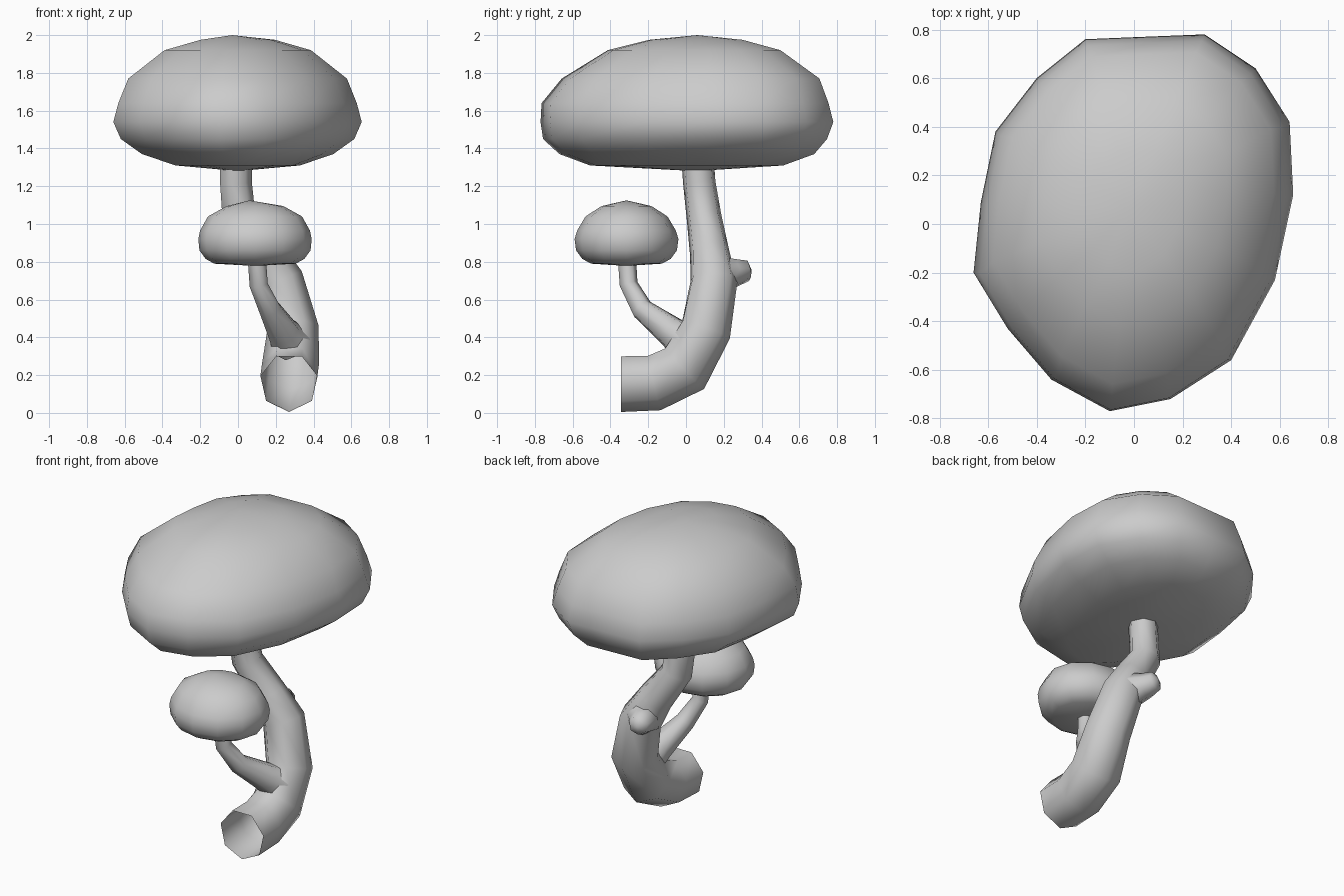
import bpy, bmesh, math
from mathutils import Vector

cube = bpy.data.objects.get("Cube")
if cube:
    bpy.data.objects.remove(cube, do_unlink=True)

grey = bpy.data.materials.new("plain grey")
grey.use_nodes = True
GREY = (0.6, 0.6, 0.6, 1)
grey.diffuse_color = GREY
grey.node_tree.nodes["Principled BSDF"].inputs["Base Color"].default_value = GREY


def finish(name, bm):
    bmesh.ops.recalc_face_normals(bm, faces=bm.faces)
    mesh = bpy.data.meshes.new(name)
    for f in bm.faces:
        f.smooth = True
    bm.to_mesh(mesh)
    bm.free()
    mesh.materials.append(grey)
    obj = bpy.data.objects.new(name, mesh)
    bpy.context.collection.objects.link(obj)
    return obj


def bridge(bm, a, b):
    n = len(a)
    for i in range(n):
        j = (i + 1) % n
        bm.faces.new((a[i], a[j], b[j], b[i]))


def fan(bm, ring, point):
    tip = bm.verts.new(point)
    for i in range(len(ring)):
        bm.faces.new((ring[i], ring[(i + 1) % len(ring)], tip))


def crown(name, outline, levels, bottom, top):
    """Closed cushion: the plan outline scaled at each (z, sx, sy, y shift)."""
    bm = bmesh.new()
    rings = [[bm.verts.new((x * sx, y * sy + dy, z)) for x, y in outline]
             for z, sx, sy, dy in levels]
    for a, b in zip(rings, rings[1:]):
        bridge(bm, a, b)
    fan(bm, rings[0], bottom)
    fan(bm, rings[-1], top)
    return finish(name, bm)


def tube(name, path, sides, tip=None):
    """Tapered tube through (x, y, z, radius) points, open unless a tip is given."""
    bm = bmesh.new()
    pts = [Vector(p[:3]) for p in path]
    rings, up = [], Vector((0, 0, 1))
    for i, p in enumerate(pts):
        ahead = (pts[min(i + 1, len(pts) - 1)] - p).normalized()
        behind = (p - pts[max(i - 1, 0)]).normalized()
        t = Vector((0, 1, 0)) if i == 0 and name == "trunk" else (ahead + behind).normalized()
        if abs(up.dot(t)) > 0.95:
            up = Vector((0, -1, 0))
        up = (up - t * up.dot(t)).normalized()
        side = t.cross(up)
        ring = []
        for k in range(sides):
            a = math.tau * k / sides
            ring.append(bm.verts.new(p + path[i][3] * (side * math.sin(a) - up * math.cos(a))))
        rings.append(ring)
    for a, b in zip(rings, rings[1:]):
        bridge(bm, a, b)
    if tip:
        fan(bm, rings[-1], tip)
    return finish(name, bm)


# Large crown
plan = [(.04, .77), (-.2, .76), (-.4, .6), (-.57, .38), (-.63, .09), (-.66, -.2),
        (-.52, -.43), (-.34, -.64), (-.1, -.77), (.15, -.72), (.4, -.56),
        (.58, -.23), (.655, .12), (.64, .42), (.5, .64), (.29, .78)]
crown("large_crown", plan,
      [(1.31, .5, .66, 0), (1.37, .77, .87, 0), (1.45, .94, .97, -.01), (1.54, 1, 1, 0),
       (1.64, .96, .98, -.01), (1.77, .88, .88, .02), (1.92, .59, .59, .04),
       (1.975, .3, .32, .05)],
      (0, .05, 1.28), (-.03, .06, 2))

# Small crown
small_plan = [(.3 * math.cos(a), .275 * math.sin(a))
              for a in (math.tau * k / 12 for k in range(12))]
small = crown("small_crown", small_plan,
              [(.79, .72, .68, 0), (.815, .87, .85, 0), (.86, .98, .97, 0), (.92, 1, 1, 0),
               (.965, .97, .95, 0), (1.04, .83, .79, 0), (1.095, .5, .48, 0)],
              (0, 0, .778), (-.03, 0, 1.125))
small.location = (.09, -.315, 0)

# Bent trunk with an open cut end
tube("trunk", [(.27, -.345, .16, .155), (.27, -.17, .165, .155), (.28, -.01, .24, .155),
               (.29, .1, .44, .14), (.22, .145, .7, .128), (.13, .125, .85, .108),
               (.0, .095, 1.04, .095), (-.015, .07, 1.22, .088), (-.015, .06, 1.36, .088)], 7)

# Side branch carrying the small crown
tube("side_branch", [(.28, 0, .37, .11), (.24, -.08, .43, .085), (.17, -.235, .55, .06),
                     (.11, -.305, .68, .05), (.1, -.315, .83, .05)], 7)

# Broken stub on the back of the trunk
tube("branch_stub", [(.18, .17, .73, .11), (.13, .26, .745, .078), (.11, .325, .755, .058)],
     7, tip=(.105, .348, .756))
